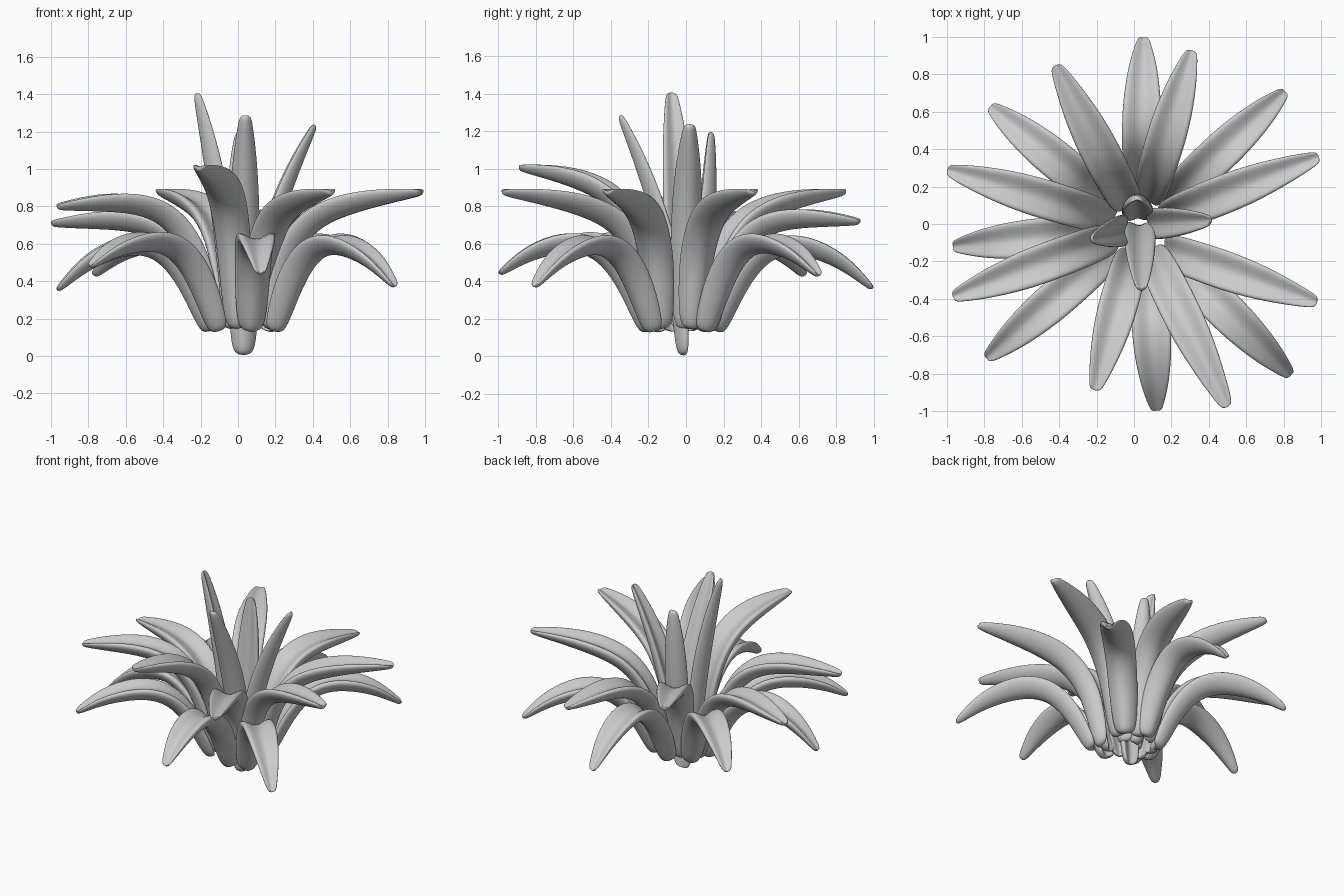
import bpy, bmesh, math
from mathutils import Vector

if "Cube" in bpy.data.objects:
    bpy.data.objects.remove(bpy.data.objects["Cube"])

# Gutter-shaped cross-section: (across, up) in half-widths, grooved on the upper side
SECTION = [(0, 0.0), (0.45, 0.22), (0.8, 0.42), (1.04, 0.3), (0.92, -0.12), (0.52, -0.55),
           (0, -0.75), (-0.52, -0.55), (-0.92, -0.12), (-1.04, 0.3), (-0.8, 0.42), (-0.45, 0.22)]


def build_leaf(name, path, widths, side):
    """Sweep the grooved section along a path and smooth it."""
    bm = bmesh.new()
    rings = []
    for i, p in enumerate(path):
        tangent = (path[min(i + 1, len(path) - 1)] - path[max(i - 1, 0)]).normalized()
        up = side.cross(tangent).normalized()
        w = widths[i]
        rings.append([bm.verts.new(p + side * (u * w) + up * (v * w)) for u, v in SECTION])
    n = len(SECTION)
    for a, b in zip(rings, rings[1:]):
        for j in range(n):
            bm.faces.new((a[j], a[(j + 1) % n], b[(j + 1) % n], b[j]))
    bm.faces.new(rings[0][::-1])
    bm.faces.new(rings[-1])
    bmesh.ops.recalc_face_normals(bm, faces=bm.faces)
    for f in bm.faces:
        f.smooth = True
    mesh = bpy.data.meshes.new(name)
    bm.to_mesh(mesh)
    bm.free()
    obj = bpy.data.objects.new(name, mesh)
    bpy.context.collection.objects.link(obj)
    sub = obj.modifiers.new("smooth", 'SUBSURF')
    sub.levels = sub.render_levels = 2


# Arching profiles: base radius, tip height, (outward fraction, height)
PROFILES = {
    "low": (0.18, 0.39, [(0, .13), (.03, .19), (.11, .36), (.22, .51), (.37, .61), (.57, .62), (.8, .54), (.95, .43), (1, .39)]),
    "mid": (0.15, 0.72, [(0, .13), (.03, .22), (.09, .42), (.18, .58), (.33, .71), (.55, .755), (.78, .745), (.96, .725), (1, .72)]),
    "high": (0.14, 0.87, [(0, .14), (.02, .24), (.07, .46), (.15, .61), (.29, .745), (.51, .82), (.75, .855), (.96, .868), (1, .87)]),
}
WIDTHS = [.055, .078, .094, .1, .106, .106, .08, .042, .026]

# Outer leaves: tip x, y, z and the centre each one radiates from
C = (.03, -.02)
OUTER = {
    "low": [(.05, 1.0, .36, C), (.81, .71, .43, C), (.84, -.81, .37, (.07, -.05)), (.12, -1.0, .44, (.06, -.02)),
            (-.79, -.72, .48, C), (-.97, -.12, .35, C), (-.77, .63, .43, C)],
    "mid": [(.31, .93, .72, C), (-1.0, .29, .71, C), (-.97, -.39, .80, C)],
    "high": [(.99, .36, .88, C), (.98, -.42, .88, (.03, -.09)), (.5, -.98, .88, C),
             (-.21, -.89, 1.01, C), (-.42, .85, .88, C)],
}
for kind, tips in OUTER.items():
    r0, z_tip, prof = PROFILES[kind]
    for k, (x, y, z, (cx, cy)) in enumerate(tips):
        d = Vector((x - cx, y - cy, 0))
        reach = d.length
        d.normalize()
        path = []
        for f, h in prof:
            if kind == "low":
                h += (z - z_tip) * f ** 3
            else:
                h = .15 + (h - .15) * (z - .15) / (z_tip - .15)
            path.append(Vector((cx, cy, h)) + d * (r0 + f * (reach - r0)))
        build_leaf(f"{kind}_leaf_{k + 1}", path, WIDTHS, Vector((d.y, -d.x, 0)))

# Inner upright leaves: base x, y, z, then tip x, y, z, then bend
INNER = [((.03, -.01, 0), (.04, -.35, 1.29), 2.0),
         ((-.04, -.03, .14), (-.22, -.08, 1.41), 2.0),
         ((.08, .0, .14), (.41, .02, 1.24), 2.0),
         ((.02, .03, .14), (.015, .13, 1.2), 0.6)]
IN_T = [0, .07, .2, .4, .6, .8, .95, 1]
IN_W = [.05, .07, .08, .086, .084, .068, .042, .028]
for k, (b, t, bend) in enumerate(INNER):
    b, t = Vector(b), Vector(t)
    d = t - b
    path = [Vector((b.x + d.x * s ** bend, b.y + d.y * s ** bend, b.z + d.z * s)) for s in IN_T]
    flat = Vector((d.x, d.y, 0)).normalized()
    build_leaf(f"inner_leaf_{k + 1}", path, IN_W, Vector((flat.y, -flat.x, 0)))
